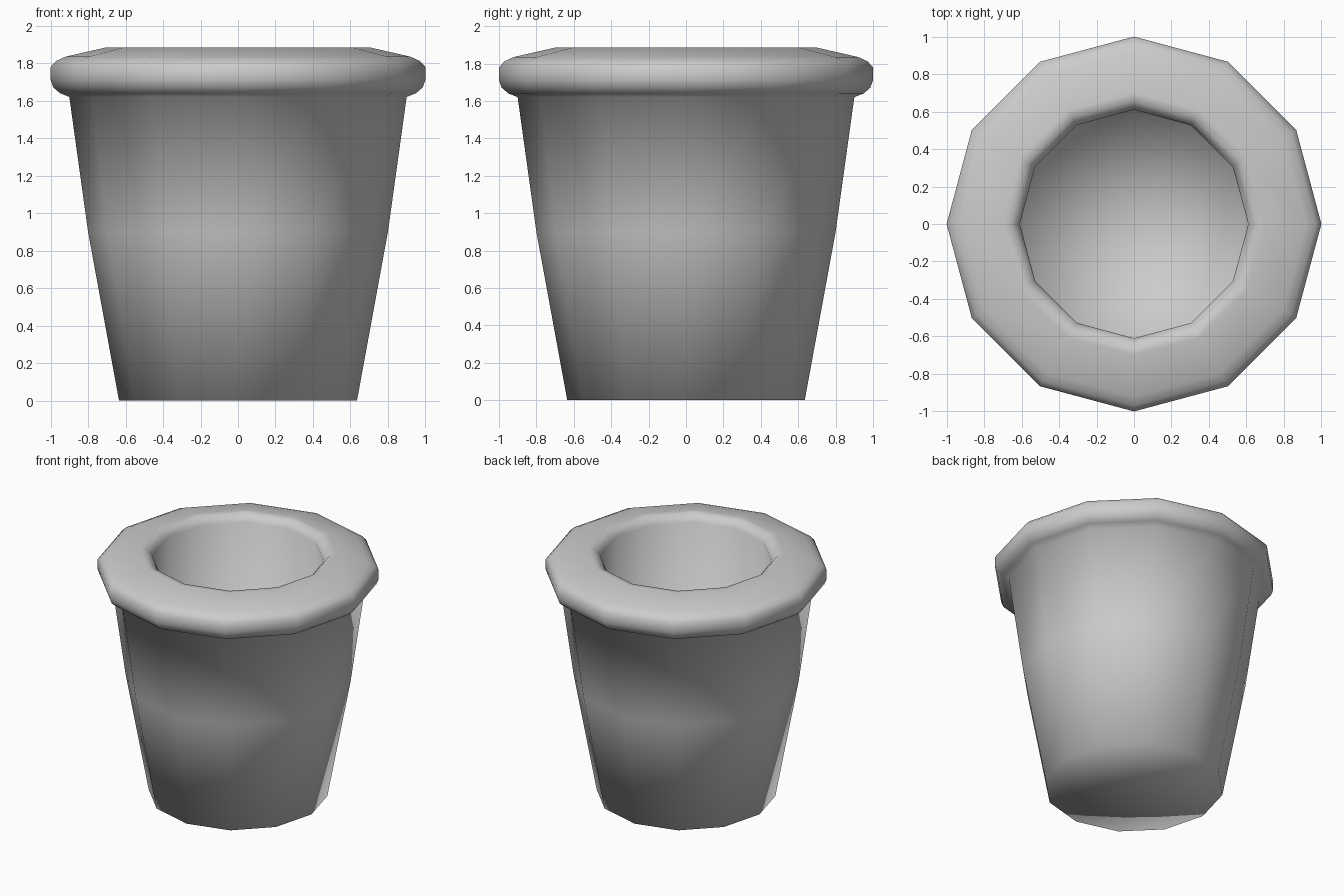
import bpy, bmesh
from math import cos, sin, pi

if "Cube" in bpy.data.objects:
    bpy.data.objects.remove(bpy.data.objects["Cube"])

SIDES = 12

# Pot profile (radius, height): outer wall, rolled rim, inner wall, floor
profile = [(0.635, 0.0), (0.80, 0.90), (0.90, 1.62),
           (0.95, 1.64), (0.985, 1.67), (1.0, 1.71), (1.0, 1.78),
           (0.97, 1.812), (0.92, 1.835), (0.70, 1.885),
           (0.655, 1.88), (0.61, 1.83), (0.605, 0.20)]

bm = bmesh.new()
rings = [[bm.verts.new((r * cos(2 * pi * i / SIDES), r * sin(2 * pi * i / SIDES), z))
          for i in range(SIDES)] for r, z in profile]

# Walls
for a, b in zip(rings, rings[1:]):
    for i in range(SIDES):
        j = (i + 1) % SIDES
        bm.faces.new((a[i], a[j], b[j], b[i]))

# Underside and inner floor
for ring, z in ((rings[0], 0.0), (rings[-1], 0.20)):
    centre = bm.verts.new((0, 0, z))
    for i in range(SIDES):
        bm.faces.new((centre, ring[i], ring[(i + 1) % SIDES]))

bmesh.ops.recalc_face_normals(bm, faces=bm.faces)
for f in bm.faces:
    f.smooth = True

mesh = bpy.data.meshes.new("flower_pot")
bm.to_mesh(mesh)
bm.free()
bpy.context.collection.objects.link(bpy.data.objects.new("flower_pot", mesh))
